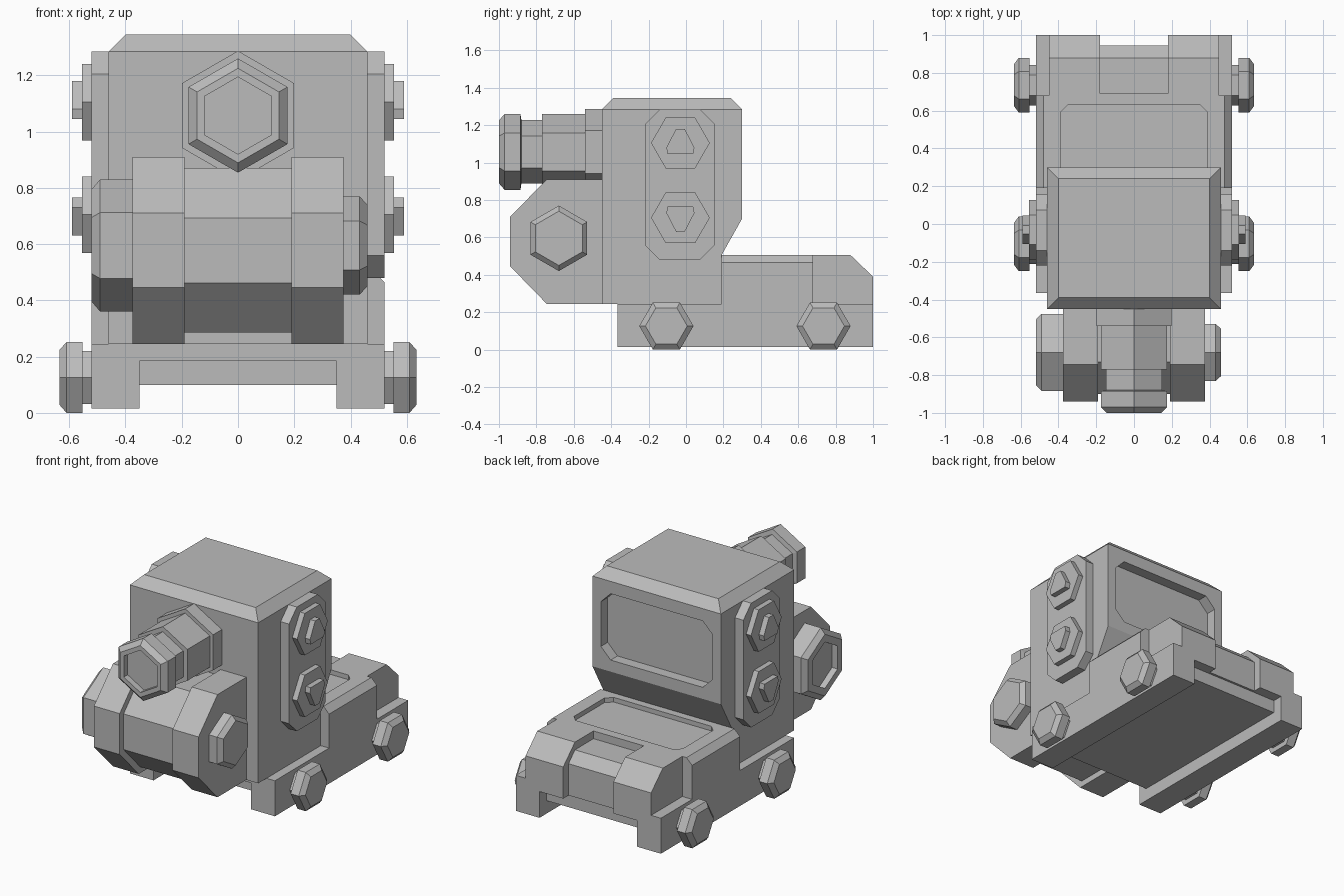
import bpy, bmesh, math

cube = bpy.data.objects.get("Cube")
if cube:
    bpy.data.objects.remove(cube, do_unlink=True)

GREY = (0.5, 0.5, 0.5, 1.0)
grey = bpy.data.materials.new("plain_grey")
grey.use_nodes = True
grey.diffuse_color = GREY
for node in grey.node_tree.nodes:
    if node.type == 'BSDF_PRINCIPLED':
        node.inputs["Base Color"].default_value = GREY


def place(axis, u, v, t):
    return {'x': (t, u, v), 'y': (u, t, v), 'z': (u, v, t)}[axis]


def loft(name, loops):
    """Join equal-sized point loops with quads and cap both ends."""
    bm = bmesh.new()
    rings = [[bm.verts.new(p) for p in loop] for loop in loops]
    for a, b in zip(rings, rings[1:]):
        for i in range(len(a)):
            j = (i + 1) % len(a)
            bm.faces.new((a[i], a[j], b[j], b[i]))
    bm.faces.new(rings[0])
    bm.faces.new(rings[-1])
    bmesh.ops.recalc_face_normals(bm, faces=bm.faces)
    mesh = bpy.data.meshes.new(name)
    bm.to_mesh(mesh)
    bm.free()
    mesh.materials.append(grey)
    ob = bpy.data.objects.new(name, mesh)
    bpy.context.collection.objects.link(ob)
    return ob


def prism(name, axis, profile, start, end):
    return loft(name, [[place(axis, u, v, t) for u, v in profile] for t in (start, end)])


def hexagon(name, axis, centre, steps, turn=90):
    """Six-sided turned part; steps are (position, radius)."""
    angles = [math.radians(turn + 60 * k) for k in range(6)]
    return loft(name, [[place(axis, centre[0] + r * math.cos(a), centre[1] + r * math.sin(a), t)
                        for a in angles] for t, r in steps])


def cut_rect(u0, u1, v0, v1, c):
    """Rectangle with clipped corners."""
    return [(u0 + c, v0), (u1 - c, v0), (u1, v0 + c), (u1, v1 - c),
            (u1 - c, v1), (u0 + c, v1), (u0, v1 - c), (u0, v0 + c)]


def carve(ob, cutter):
    mod = ob.modifiers.new("carve", 'BOOLEAN')
    mod.operation = 'DIFFERENCE'
    mod.solver = 'EXACT'
    mod.object = cutter
    bpy.context.view_layer.update()
    graph = bpy.context.evaluated_depsgraph_get()
    mesh = bpy.data.meshes.new_from_object(ob.evaluated_get(graph))
    ob.modifiers.clear()
    ob.data = mesh


def discard(cutter):
    bpy.data.objects.remove(cutter, do_unlink=True)


# Chassis: arched slab with side rails, and a floor plate set into the arch
slab = prism("chassis_slab", 'y',
             [(-.52, .015), (-.35, .015), (-.35, .185), (.35, .185),
              (.35, .015), (.52, .015), (.52, .245), (-.52, .245)], -.365, 1)
prism("floor_plate", 'y', [(-.35, .1), (.35, .1), (.35, .2), (-.35, .2)], -.3, .93)

# Rear deck, with clipped top edges and a sunken panel
deck = prism("rear_deck", 'y',
             [(-.52, .245), (.52, .245), (.52, .465), (.48, .505), (-.48, .505), (-.52, .465)],
             .19, .68)
panel = prism("deck_cutter", 'z', cut_rect(-.39, .39, .24, .63, .04), .475, .6)
carve(deck, panel)
discard(panel)

# Sloped tail with a channel running down the middle
tail = prism("sloped_tail", 'x',
             [(.68, .245), (1, .245), (1, .39), (.88, .505), (.68, .505)], -.45, .45)
channel = prism("channel_cutter", 'x',
                [(.69, .6), (.69, .455), (.88, .455), (.945, .39), (.945, .17),
                 (1.1, .17), (1.1, .6)], -.18, .18)
for part in (tail, slab):
    carve(part, channel)
discard(channel)

# Head: side profile, narrowed at the top to form the bevelled lid
head = prism("head", 'x',
             [(-.45, .245), (.19, .245), (.19, .505), (.3, .7), (.3, 1.285), (-.45, 1.285)],
             -.46, .46)
lid = [[(-.46 + i, -.45 + i, z), (.46 - i, -.45 + i, z), (.46 - i, .3 - i, z), (-.46 + i, .3 - i, z)]
       for i, z in ((0, 1.285), (.06, 1.345))]
loft("head_lid", lid)
screen = prism("screen_cutter", 'y', cut_rect(-.4, .4, .775, 1.205, .07), .23, .4)
carve(head, screen)
discard(screen)

# Side plates, dials, lugs and wheels, repeated on both sides
lug = [(-.068, -.06), (.068, -.06), (.075, -.025), (.023, .075), (-.023, .075), (-.075, -.025)]
for side, s in (("left", 1), ("right", -1)):
    prism(side + "_side_plate", 'x', cut_rect(-.22, .155, .48, 1.285, .08), s * .45, s * .52)
    for level, z, flip in (("upper", 1.105, 1), ("lower", .705, -1)):
        hexagon(f"{side}_{level}_dial", 'x', (-.03, z), [(s * .51, .157), (s * .555, .157)], 0)
        prism(f"{side}_{level}_lug", 'x', [(y - .03, z + flip * h) for y, h in lug],
              s * .55, s * .59)
    for end, y in (("front", -.105), ("rear", .735)):
        hexagon(f"{side}_{end}_wheel", 'x', (y, .126),
                [(s * .5, .108), (s * .552, .108), (s * .552, .145),
                 (s * .61, .145), (s * .635, .112)], 0)

# Front drum: two raised end blocks and a lower middle section
drum = [(-.44, .91), (-.745, .91), (-.94, .71), (-.94, .445), (-.745, .245), (-.44, .245)]
middle = [(-.44, .87), (-.73, .87), (-.9, .693), (-.9, .462), (-.73, .285), (-.44, .285)]
prism("left_drum_block", 'x', drum, .19, .375)
prism("right_drum_block", 'x', drum, -.375, -.19)
prism("drum_middle", 'x', middle, -.2, .2)
hexagon("drum_knob", 'x', (-.68, .595), [(.36, .175), (.432, .175), (.46, .145)])
hexagon("drum_cap", 'x', (-.68, .595),
        [(-.36, .235), (-.49, .235), (-.52, .2), (-.52, .15), (-.48, .15)])

# Barrel: flange, body, neck and hollow muzzle
hexagon("barrel", 'y', (0, 1.057),
        [(-.44, .23), (-.54, .23), (-.54, .203), (-.77, .203), (-.77, .17), (-.88, .17),
         (-.885, .203), (-.97, .203), (-1, .168), (-1, .137), (-.96, .137)])
